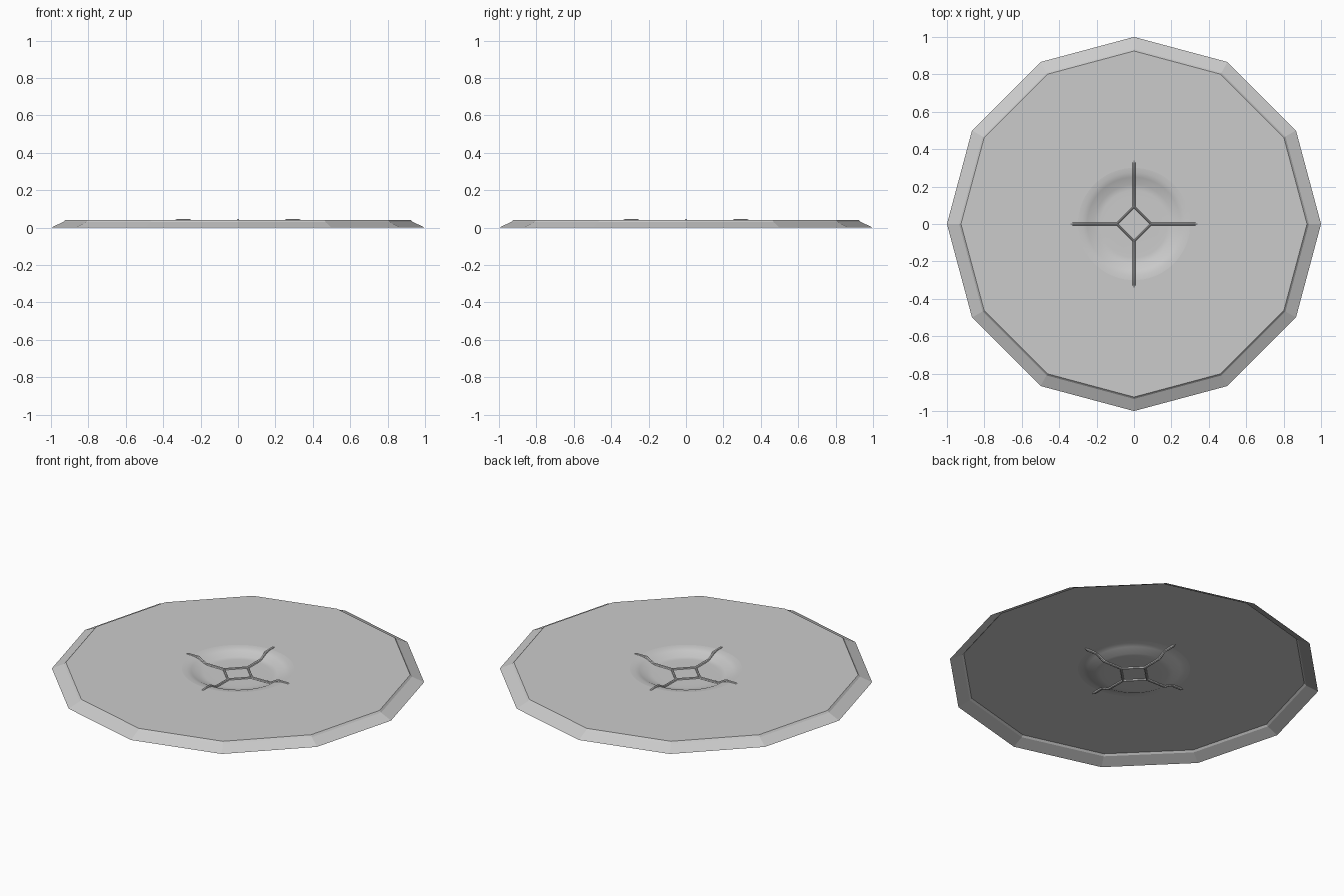
import bpy, bmesh
from math import cos, sin, pi, radians

cube = bpy.data.objects.get("Cube")
if cube:
    bpy.data.objects.remove(cube, do_unlink=True)

grey = bpy.data.materials.new("light_grey")
grey.use_nodes = True
colour = (0.6, 0.6, 0.6, 1)
grey.diffuse_color = colour
grey.node_tree.nodes["Principled BSDF"].inputs["Base Color"].default_value = colour

SIDES = 12
SEGS = 72


def ring(bm, radius, z, faceted):
    """Ring of vertices, either round or following a twelve-sided outline."""
    verts = []
    for i in range(SEGS):
        a = 2 * pi * i / SEGS
        r = radius
        if faceted:
            half = pi / SIDES
            r *= cos(half) / cos(a % (2 * half) - half)
        verts.append(bm.verts.new((r * cos(a), r * sin(a), z)))
    return verts


# Thin plate: sloped rim, flat deck and a shallow round dish in the middle
DECK_Z = 0.04
rim = [(1.0, 0.0), (0.935, 0.03), (0.925, DECK_Z)]
dish = [(0.30, DECK_Z), (0.275, 0.038), (0.25, 0.031),
        (0.21, 0.011), (0.18, 0.0092), (0.14, 0.009)]

bm = bmesh.new()
rings = [ring(bm, r, z, True) for r, z in rim]
rings += [ring(bm, r, z, False) for r, z in dish]
for k in range(len(rings) - 1):
    outer, inner = rings[k], rings[k + 1]
    for i in range(SEGS):
        j = (i + 1) % SEGS
        f = bm.faces.new((outer[i], outer[j], inner[j], inner[i]))
        f.smooth = k >= len(rim)
bm.faces.new(rings[-1]).smooth = True
mesh = bpy.data.meshes.new("plate")
bm.to_mesh(mesh)
bm.free()
mesh.materials.append(grey)
plate = bpy.data.objects.new("plate", mesh)
bpy.context.collection.objects.link(plate)


def tube(name, points, thickness, closed=False, taper_end=False):
    """Thin rod along a path, turned into a mesh."""
    curve = bpy.data.curves.new(name, "CURVE")
    curve.dimensions = "3D"
    curve.bevel_depth = thickness
    curve.bevel_resolution = 2
    curve.use_fill_caps = not closed
    spline = curve.splines.new("POLY")
    spline.points.add(len(points) - 1)
    for p, co in zip(spline.points, points):
        p.co = (*co, 1)
    if taper_end:
        spline.points[-1].radius = 0.25
    spline.use_cyclic_u = closed
    curve.materials.append(grey)
    obj = bpy.data.objects.new(name, curve)
    bpy.context.collection.objects.link(obj)
    bpy.ops.object.select_all(action="DESELECT")
    obj.select_set(True)
    bpy.context.view_layer.objects.active = obj
    bpy.ops.object.convert(target="MESH")
    bpy.ops.object.shade_smooth_by_angle(angle=radians(40))
    return obj


# Diamond frame at the bottom of the dish
FRAME_R, FRAME_Z = 0.092, 0.009
corners = [(FRAME_R * x, FRAME_R * y, FRAME_Z)
           for x, y in ((1, 0), (0, 1), (-1, 0), (0, -1))]
tube("diamond_frame", corners, 0.009, closed=True)

# Four arms climbing out of the dish onto the deck
arm_path = [(FRAME_R, FRAME_Z), (0.212, 0.010), (0.26, 0.037),
            (0.328, 0.037), (0.342, 0.037)]
for name, (dx, dy) in {"left_arm": (1, 0), "back_arm": (0, 1),
                       "right_arm": (-1, 0), "front_arm": (0, -1)}.items():
    tube(name, [(r * dx, r * dy, z) for r, z in arm_path], 0.0085, taper_end=True)
